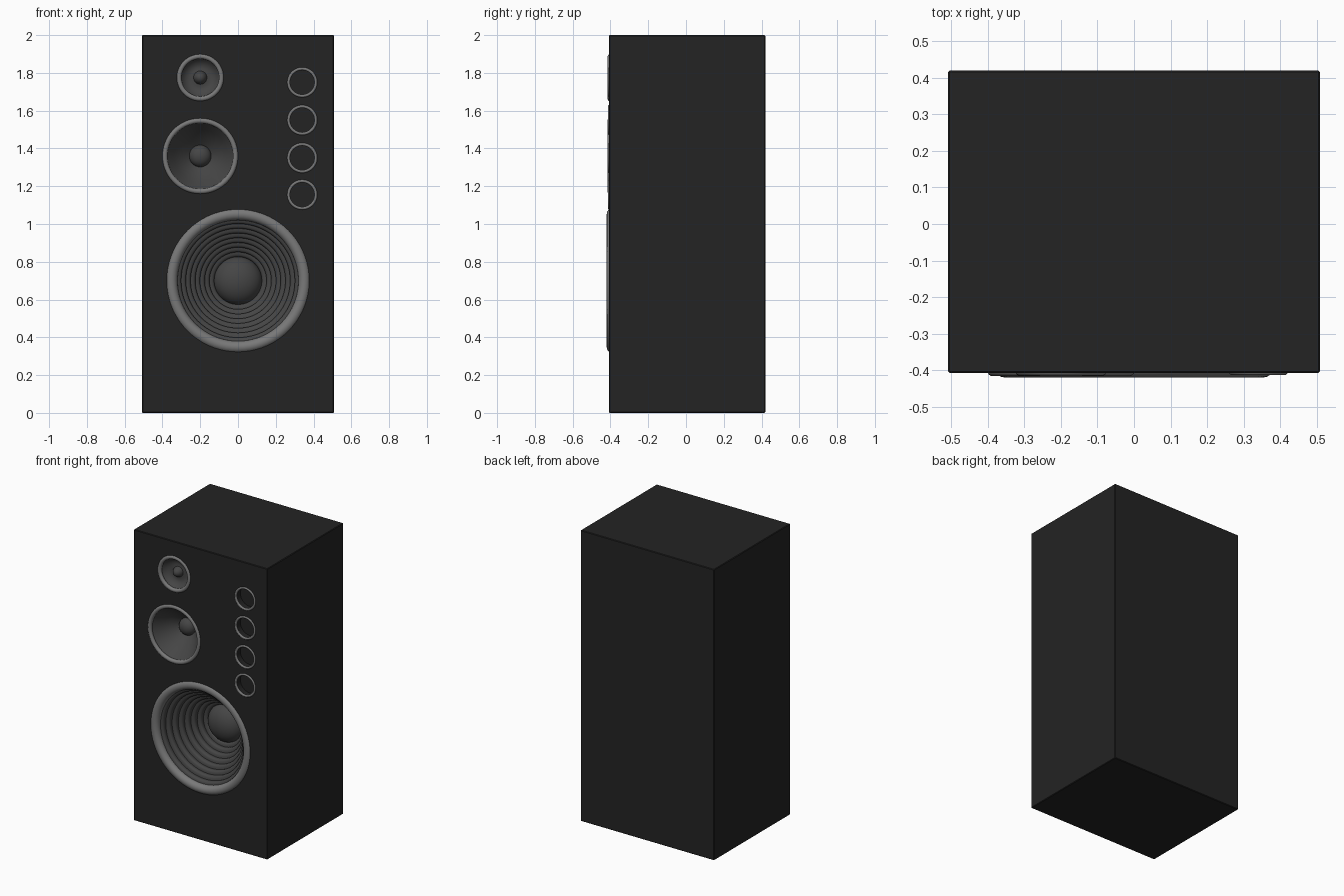
import bpy, bmesh, math

if "Cube" in bpy.data.objects:
    bpy.data.objects.remove(bpy.data.objects["Cube"])


def material(name, v):
    m = bpy.data.materials.new(name)
    m.diffuse_color = (v, v, v, 1)
    m.use_nodes = True
    m.node_tree.nodes["Principled BSDF"].inputs["Base Color"].default_value = m.diffuse_color
    return m


BLACK = material("cabinet black", 0.017)
GREY = material("rim grey", 0.19)
DARK = material("cone dark grey", 0.06)
FRONT = -0.407


def finish(name, bm, mat):
    me = bpy.data.meshes.new(name)
    bm.to_mesh(me)
    bm.free()
    ob = bpy.data.objects.new(name, me)
    bpy.context.collection.objects.link(ob)
    if mat:
        me.materials.append(mat)
    return ob


def smooth(ob):
    bpy.ops.object.select_all(action='DESELECT')
    ob.select_set(True)
    bpy.context.view_layer.objects.active = ob
    bpy.ops.object.shade_smooth_by_angle(angle=math.radians(35))


def revolve(name, profile, cx, cz, mat, segs=72, closed=False):
    """Spin (radius, y) points about a front-to-back axis; outer to inner faces -y."""
    bm = bmesh.new()
    rings = []
    for r, y in profile:
        if r < 1e-6:
            rings.append([bm.verts.new((cx, y, cz))] * segs)
        else:
            angles = [2 * math.pi * j / segs for j in range(segs)]
            rings.append([bm.verts.new((cx + r * math.cos(a), y, cz + r * math.sin(a)))
                          for a in angles])
    pairs = list(zip(rings, rings[1:]))
    if closed:
        pairs.append((rings[-1], rings[0]))
    for o, i in pairs:
        for j in range(segs):
            k = (j + 1) % segs
            bm.faces.new(list(dict.fromkeys((i[j], o[j], o[k], i[k]))))
    ob = finish(name, bm, mat)
    if mat:
        smooth(ob)
    return ob


def rim(name, cx, cz, major, minor, front):
    pts = [(major + minor * math.cos(t), front + minor - minor * math.sin(t))
           for t in (2 * math.pi * k / 16 for k in range(16))]
    return revolve(name, pts, cx, cz, GREY, closed=True)


def dome(name, cx, cz, radius, base, height):
    pts = [(radius * math.cos(t), base - height * math.sin(t))
           for t in (math.pi / 2 * k / 10 for k in range(10))]
    return revolve(name, pts + [(0, base - height)], cx, cz, DARK)


# Cabinet with slightly eased edges
bm = bmesh.new()
bmesh.ops.create_cube(bm, size=1)
for v in bm.verts:
    v.co.x *= 1.016
    v.co.y = FRONT if v.co.y < 0 else 0.42
    v.co.z = 0 if v.co.z < 0 else 2
bmesh.ops.bevel(bm, geom=bm.edges[:], offset=0.004, segments=1, affect='EDGES')
cabinet = finish("cabinet", bm, BLACK)

# Pockets for drivers and ports: x, z, radius, floor depth
PORTS = [1.75, 1.55, 1.35, 1.155]
pockets = [(0, 0.70, 0.35, -0.09), (-0.2, 1.36, 0.187, -0.24), (-0.2, 1.775, 0.112, -0.33)]
pockets += [(0.34, z, 0.072, FRONT + 0.05) for z in PORTS]
for x, z, r, floor in pockets:
    cutter = revolve("pocket_cutter", [(0, floor), (r, floor), (r, -0.6), (0, -0.6)], x, z, None)
    cutter.hide_render = True
    mod = cabinet.modifiers.new("pocket", 'BOOLEAN')
    mod.operation = 'DIFFERENCE'
    mod.solver = 'EXACT'
    mod.object = cutter
    bpy.context.view_layer.objects.active = cabinet
    bpy.ops.object.modifier_apply(modifier=mod.name)
    bpy.data.objects.remove(cutter)
smooth(cabinet)

# Woofer: rim, ribbed cone, dome
rim("woofer_rim", 0, 0.70, 0.352, 0.032, -0.42)
ribs, steps, ribbed = 8, 6, []
for k in range(ribs * steps + 1):
    t = k / (ribs * steps)
    bump = 0.013 * abs(math.sin(math.pi * ribs * t))
    ribbed.append((0.327 - 0.2 * t - 0.8 * bump, -0.385 + 0.26 * t - 0.6 * bump))
revolve("woofer_cone", ribbed, 0, 0.70, DARK)
dome("woofer_dome", 0, 0.70, 0.128, -0.123, 0.09)

# Midrange driver: rim, smooth cone, dome
rim("midrange_rim", -0.2, 1.36, 0.187, 0.014, -0.416)
revolve("midrange_cone", [(0.182, -0.402), (0.14, -0.345), (0.10, -0.295), (0.052, -0.255)],
        -0.2, 1.36, DARK)
dome("midrange_dome", -0.2, 1.36, 0.058, -0.262, 0.045)

# Tweeter: rim, shallow dish, pointed plug
rim("tweeter_rim", -0.2, 1.775, 0.112, 0.013, -0.415)
revolve("tweeter_dish", [(0.108, -0.402), (0.09, -0.376), (0.07, -0.362), (0.05, -0.358), (0.03, -0.362)],
        -0.2, 1.775, DARK)
revolve("tweeter_plug", [(0.036, -0.358), (0.032, -0.376), (0.02, -0.394), (0, -0.404)],
        -0.2, 1.775, DARK)

# Port rims
for n, z in enumerate(PORTS):
    rim(f"port_rim_{n + 1}", 0.34, z, 0.072, 0.008, -0.413)
